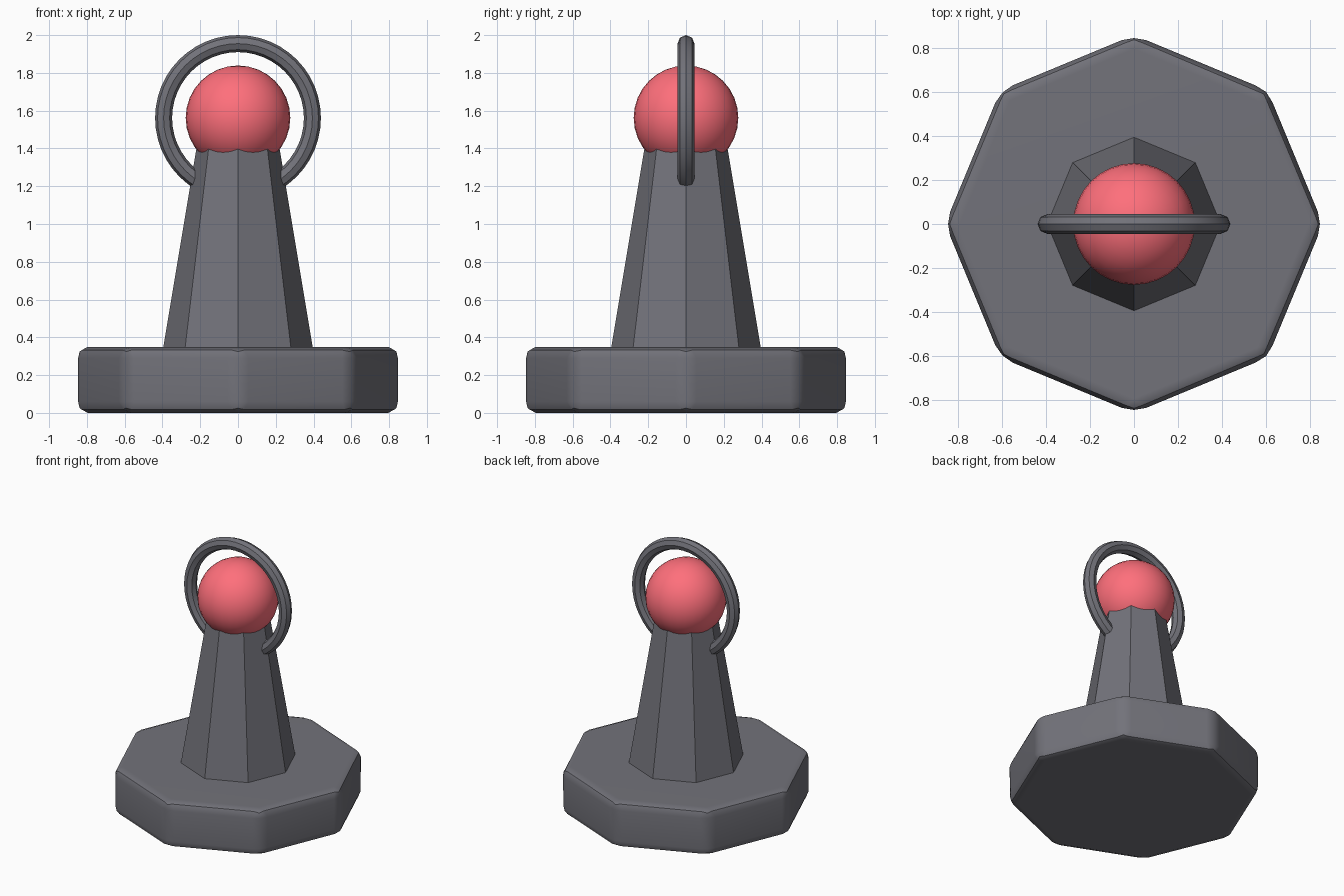
import bpy, math

if "Cube" in bpy.data.objects:
    bpy.data.objects.remove(bpy.data.objects["Cube"])


def material(name, color):
    mat = bpy.data.materials.new(name)
    mat.diffuse_color = (*color, 1)
    mat.use_nodes = True
    mat.node_tree.nodes["Principled BSDF"].inputs["Base Color"].default_value = mat.diffuse_color
    return mat


red = material("red", (1.0, 0.16, 0.2))
dark = material("dark_grey", (0.17, 0.17, 0.195))


def finish(name, mat, smooth=True):
    ob = bpy.context.object
    ob.name = name
    ob.data.materials.append(mat)
    if smooth:
        bpy.ops.object.shade_smooth_by_angle(angle=math.radians(30))
    return ob


def octagon(r1, r2, z0, z1):
    # Eight-sided solid with corners on the x and y axes
    bpy.ops.mesh.primitive_cone_add(vertices=8, radius1=r1, radius2=r2,
                                    depth=z1 - z0, location=(0, 0, (z0 + z1) / 2))
    return bpy.context.object


# Bevelled octagonal base
base = octagon(0.86, 0.86, 0, 0.35)
bevel = base.modifiers.new("rounded_edges", 'BEVEL')
bevel.width = 0.06
bevel.segments = 2
bevel.limit_method = 'ANGLE'
bevel.angle_limit = math.radians(30)
bpy.ops.object.modifier_apply(modifier=bevel.name)
finish("base", dark)
# Keep the large faces looking flat
weighted = base.modifiers.new("flat_faces", 'WEIGHTED_NORMAL')
weighted.keep_sharp = True

# Tapered octagonal column
octagon(0.395, 0.22, 0.35, 1.40)
finish("column", dark, smooth=False)

# Red ball resting in the top of the column
bpy.ops.mesh.primitive_uv_sphere_add(segments=32, ring_count=16, radius=0.277,
                                     location=(0, 0, 1.562))
finish("ball", red)

# Upright ring around the ball, sunk into the column
bpy.ops.mesh.primitive_torus_add(major_segments=48, minor_segments=8,
                                 major_radius=0.394, minor_radius=0.045,
                                 location=(0, 0, 1.561),
                                 rotation=(math.pi / 2, 0, 0))
finish("ring", dark)
